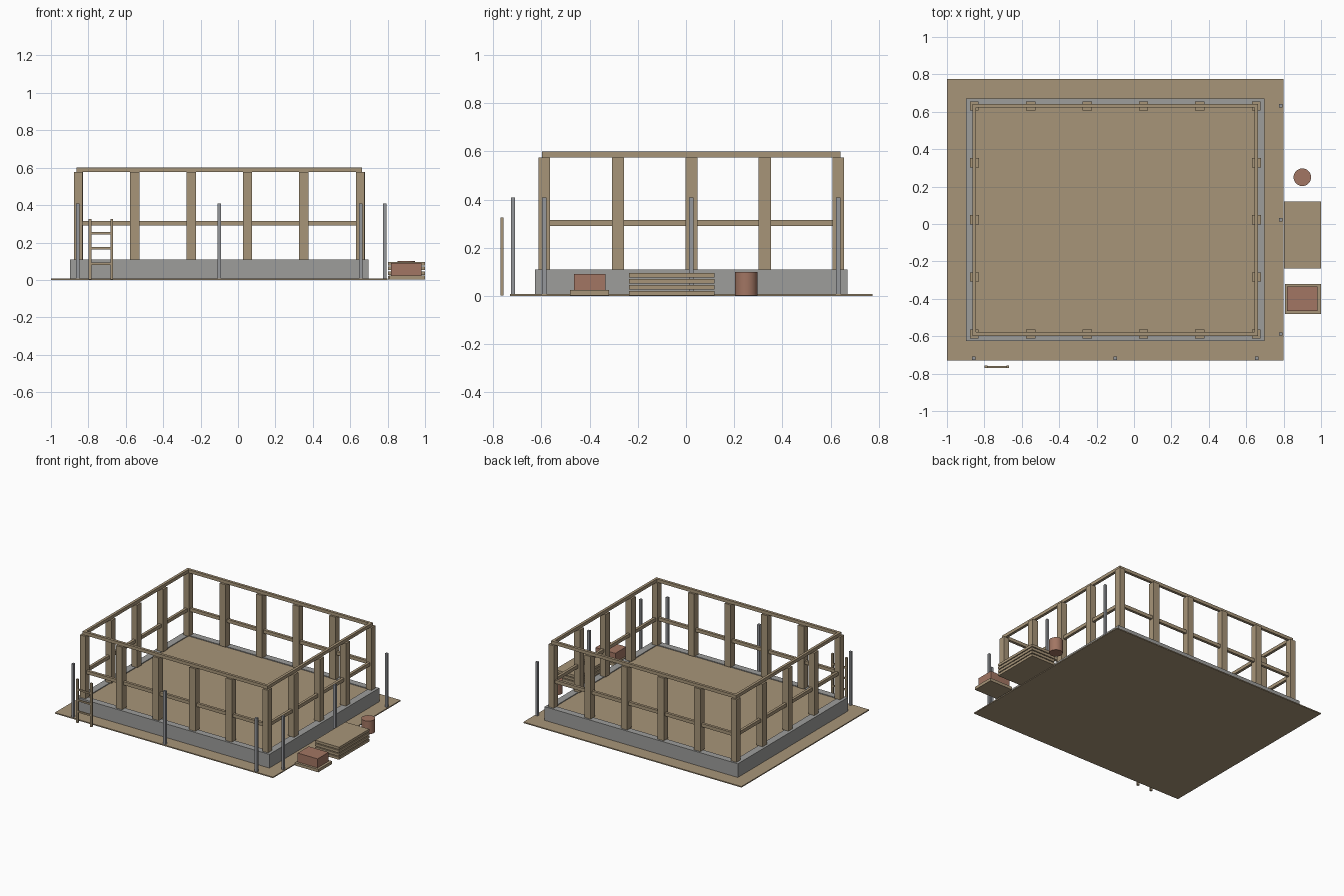
import bpy
import bmesh

cube = bpy.data.objects.get("Cube")
if cube:
    bpy.data.objects.remove(cube, do_unlink=True)


def material(name, rgb):
    m = bpy.data.materials.new(name)
    m.use_nodes = True
    m.diffuse_color = (*rgb, 1)
    m.node_tree.nodes["Principled BSDF"].inputs["Base Color"].default_value = (*rgb, 1)
    return m


wood = material("tan wood", (0.39, 0.30, 0.19))
concrete = material("concrete grey", (0.34, 0.34, 0.33))
steel = material("steel grey", (0.30, 0.31, 0.33))
clay = material("red clay", (0.36, 0.18, 0.125))


def box(name, mat, x, y, z):
    """Box spanning the (low, high) pairs x, y and z."""
    bm = bmesh.new()
    bmesh.ops.create_cube(bm, size=1)
    for v in bm.verts:
        v.co = [(lo + hi) / 2 + c * (hi - lo) for c, (lo, hi) in zip(v.co, (x, y, z))]
    me = bpy.data.meshes.new(name)
    bm.to_mesh(me)
    bm.free()
    me.materials.append(mat)
    ob = bpy.data.objects.new(name, me)
    bpy.context.collection.objects.link(ob)
    return ob


def around(c, half):
    return (c - half, c + half)


CX, CY = -0.10, 0.022      # centre of the building
WX, WY = 0.754, 0.61       # half spans between corner post centres
BASE, PLATE, TOP = 0.11, 0.576, 0.60

# Site ground and floor deck
box("ground", wood, around(CX, 0.9), around(CY, 0.752), (0, 0.008))
box("floor", wood, around(CX, WX - 0.01), around(CY, WY - 0.01), (0.008, 0.104))

# Foundation walls
for s, side in ((-1, "a"), (1, "b")):
    inner, outer = WY - 0.01, 0.648
    box("foundation_long_" + side, concrete, around(CX, 0.797),
        sorted((CY + s * inner, CY + s * outer)), (0.002, BASE))
    box("foundation_short_" + side, concrete,
        sorted((CX + s * (WX - 0.01), CX + s * 0.797)), around(CY, inner), (0.002, BASE))

# Wall frames: posts, middle rails and top plates
for s, side in ((-1, "a"), (1, "b")):
    wall_x, wall_y = CX + s * WX, CY + s * WY
    for i in range(6):
        px = CX - WX + i * WX * 2 / 5
        half = 0.022 if i in (0, 5) else 0.025
        box("long_wall_post", wood, around(px, half), around(wall_y, 0.024), (BASE, PLATE))
    for i in range(1, 4):
        py = CY - WY + i * WY / 2
        box("short_wall_post", wood, around(wall_x, 0.024), around(py, 0.025), (BASE, PLATE))
    for name, z, grow in (("middle_rail", (0.29, 0.315), 0), ("top_plate", (PLATE, TOP), 0.01)):
        box(name + "_long", wood, around(CX, WX + grow), around(wall_y, 0.01), z)
        box(name + "_short", wood, around(wall_x, 0.01), around(CY, WY - 0.01), z)

# Steel scaffold poles along two sides
for i in (-1, 0, 1):
    box("front_pole", steel, around(CX + i * 0.756, 0.009), around(-0.718, 0.009), (0.008, 0.408))
    box("side_pole", steel, around(0.785, 0.009), around(CY + i * WY, 0.009), (0.008, 0.408))

# Ladder
for x in (-0.79, -0.675):
    box("ladder_rail", wood, around(x, 0.008), around(-0.764, 0.007), (0.003, 0.327))
for z in (0.087, 0.17, 0.25):
    box("ladder_rung", wood, (-0.79, -0.675), around(-0.764, 0.005), around(z, 0.006))

# Lumber stack
for i in range(4):
    z = 0.002 + i * 0.025
    box("lumber_plank", wood, (0.803, 1.0), (-0.237, 0.119), (z, z + 0.019))

# Brick pile on a pallet
box("pallet", wood, (0.807, 1.0), (-0.482, -0.32), (0.002, 0.024))
box("brick_pile", clay, (0.818, 0.982), (-0.465, -0.335), (0.024, 0.091))

# Barrel
bpy.ops.mesh.primitive_cylinder_add(vertices=24, radius=0.047, depth=0.098,
                                    location=(0.9, 0.25, 0.051))
barrel = bpy.context.object
barrel.name = "barrel"
barrel.data.materials.append(clay)
bpy.ops.object.shade_smooth_by_angle()
